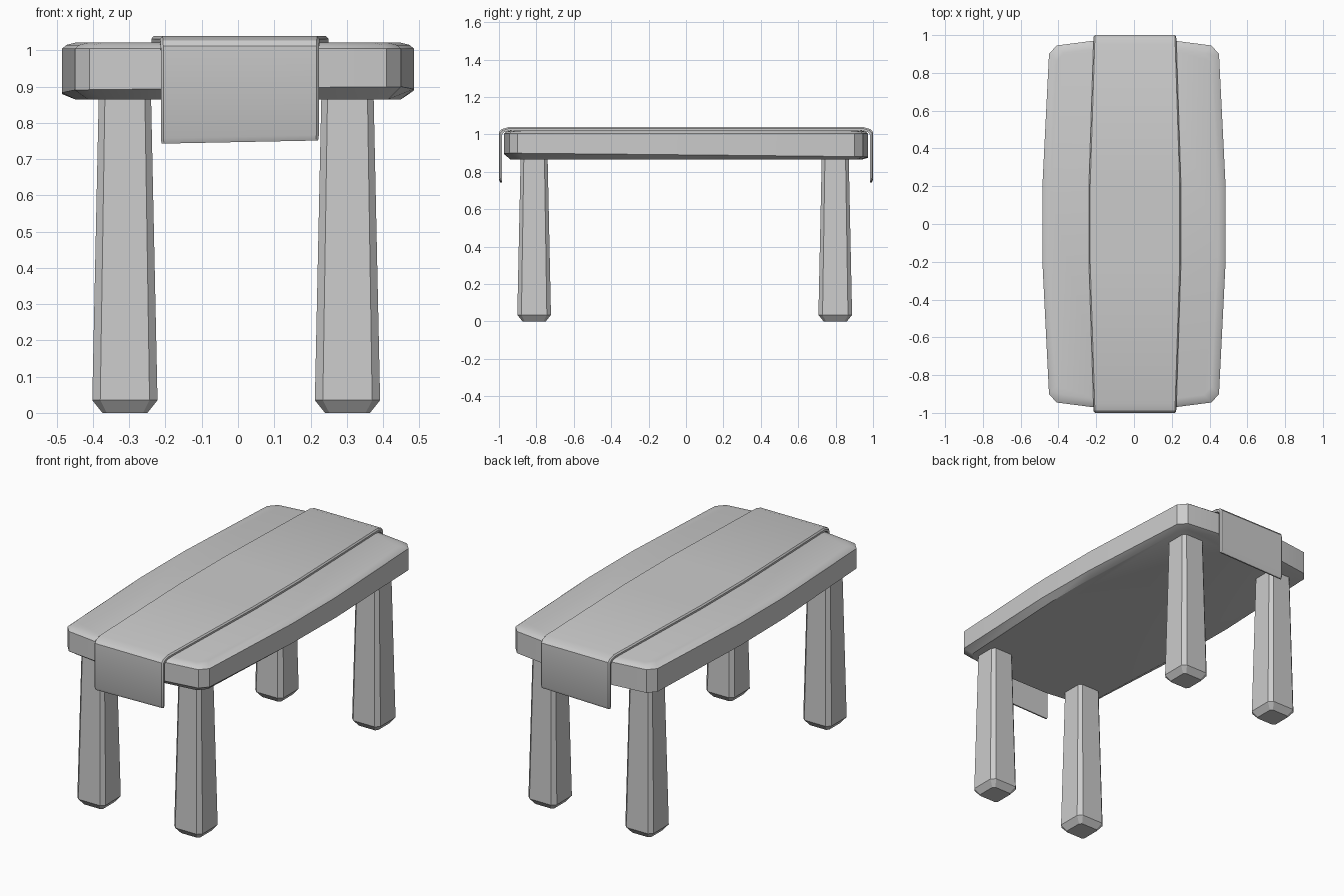
import bpy, bmesh, math
from mathutils import Vector

default = bpy.data.objects.get("Cube")
if default:
    bpy.data.objects.remove(default, do_unlink=True)

grey = bpy.data.materials.new("plain grey")
grey.use_nodes = True
colour = (0.6, 0.6, 0.6, 1)
grey.diffuse_color = colour
grey.node_tree.nodes["Principled BSDF"].inputs["Base Color"].default_value = colour


def loft(name, rings, angle=30):
    """Skin a closed solid through rings of points, capping both ends."""
    bm = bmesh.new()
    loops = [[bm.verts.new(p) for p in ring] for ring in rings]
    for a, b in zip(loops, loops[1:]):
        for i in range(len(a)):
            j = (i + 1) % len(a)
            bm.faces.new((a[i], a[j], b[j], b[i]))
    bm.faces.new(loops[0])
    bm.faces.new(loops[-1])
    bmesh.ops.recalc_face_normals(bm, faces=bm.faces)
    mesh = bpy.data.meshes.new(name)
    bm.to_mesh(mesh)
    bm.free()
    mesh.materials.append(grey)
    mesh.polygons.foreach_set("use_smooth", [True] * len(mesh.polygons))
    mesh.set_sharp_from_angle(angle=math.radians(angle))
    obj = bpy.data.objects.new(name, mesh)
    bpy.context.collection.objects.link(obj)
    return obj


# Table top: bowed outline, chamfered below and softly rounded above
quarter = [(0.485, 0.2), (0.45, 0.9), (0.41, 0.945), (0.2, 0.972)]
half = quarter + [(-x, y) for x, y in reversed(quarter)]
outline = half + [(-x, -y) for x, y in half]


def slab_ring(inset, z, tilt=0):
    return [(x - math.copysign(inset, x), y - math.copysign(inset, y),
             z + tilt * (x - y)) for x, y in outline]


loft("table_top", [slab_ring(0.035, 0.865), slab_ring(0.0, 0.886, 0.01),
                   slab_ring(0.0, 1.005), slab_ring(0.012, 1.015),
                   slab_ring(0.04, 1.022)])


# Legs: tapered square posts with cut corners and chamfered feet
def leg_ring(cx, cy, r, z, cut):
    s = r - cut
    corners = [(r, s), (s, r), (-s, r), (-r, s), (-r, -s), (-s, -r), (s, -r), (r, -s)]
    return [(cx + x, cy + y, z) for x, y in corners]


for side, cx in (("left", 0.302), ("right", -0.312)):
    for end, cy in (("front", -0.812), ("back", 0.798)):
        loft(f"{end}_{side}_leg",
             [leg_ring(cx, cy, 0.062, 0.0, 0.012), leg_ring(cx, cy, 0.09, 0.035, 0.022),
              leg_ring(cx, cy, 0.072, 0.88, 0.017)], 20)


# Runner: thin cloth over the table with a hanging flap at each end
def runner_ring(w, outer, inner, skew=0):
    (yo, zo), (yi, zi) = outer, inner
    ym, zm = yo * 0.6 + yi * 0.4, zo * 0.6 + zi * 0.4
    pts = [(-w, yi, zi), (-w, ym, zm), (0.007 - w, yo, zo),
           (w - 0.007, yo, zo), (w, ym, zm), (w, yi, zi)]
    return [(x + 0.005, y, z + skew * x) for x, y, z in pts]


# half width, outer (y, z), inner (y, z), skew of the hem
stations = [(0.216, (0.993, 0.747), (0.985, 0.747), 0.02),
            (0.218, (1.0, 0.762), (0.983, 0.762), 0.02),
            (0.218, (1.0, 1.012), (0.983, 1.0), 0),
            (0.219, (0.988, 1.027), (0.972, 1.012), 0),
            (0.22, (0.95, 1.039), (0.945, 1.02), 0),
            (0.244, (0.2, 1.04), (0.2, 1.02), 0)]
front = [(w, (-o[0], o[1]), (-i[0], i[1]), k) for w, o, i, k in stations]
loft("table_runner", [runner_ring(*s) for s in front + stations[::-1]])
